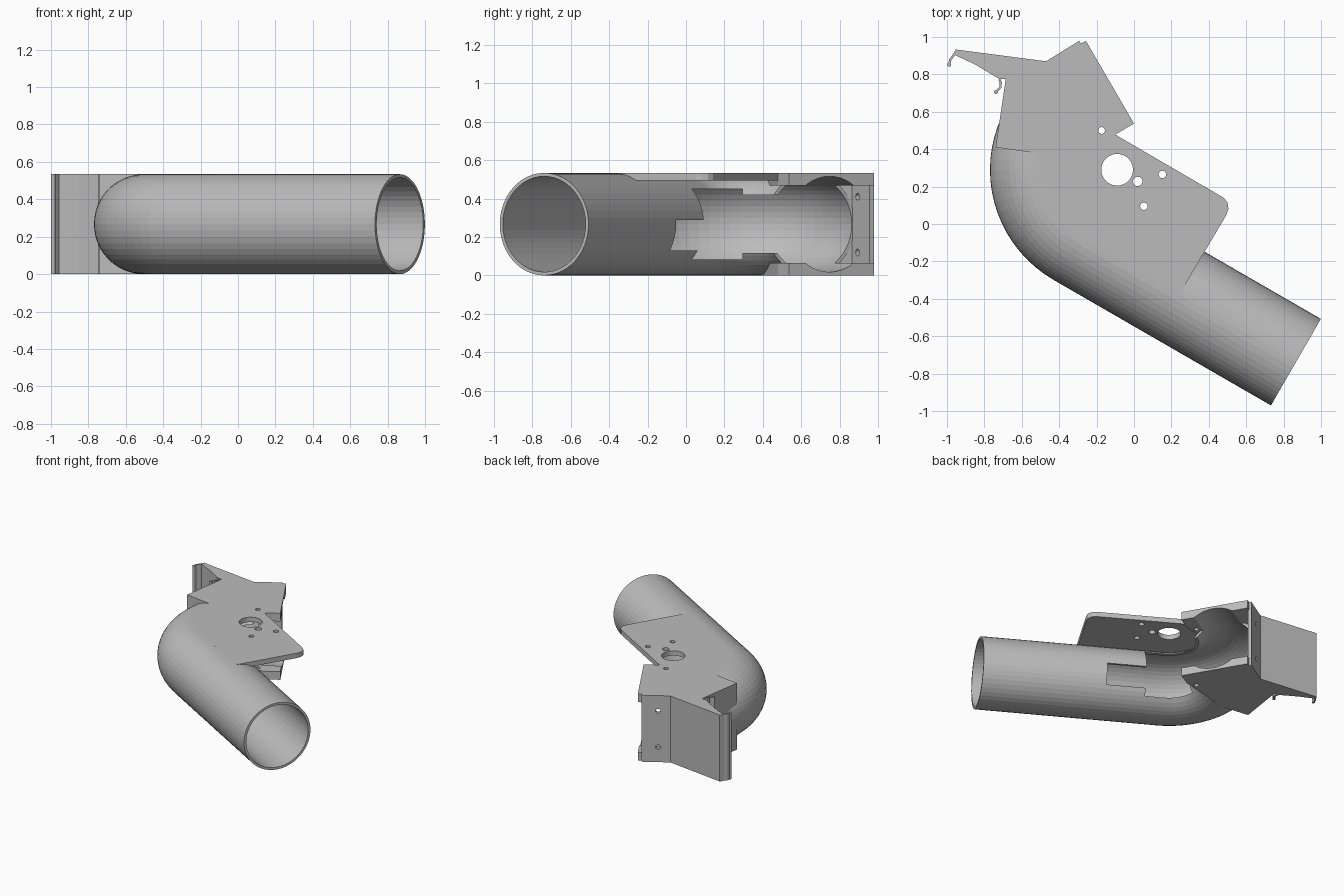
import bpy, bmesh, math
from mathutils import Vector

if "Cube" in bpy.data.objects:
    bpy.data.objects.remove(bpy.data.objects["Cube"])

H = 0.534                       # overall height
RO, RI = 0.267, 0.249           # pipe outer / bore radius
C = Vector((-0.09, 0.29))       # bend centre
R = 0.413                       # bend centreline radius
START, END = 240, 120           # bend angles
LEN, TAIL = 1.342, 0.2          # straight lengths before / after bend

grey = bpy.data.materials.new("plain grey")
grey.diffuse_color = (0.5, 0.5, 0.5, 1)
grey.use_nodes = True
grey.node_tree.nodes["Principled BSDF"].inputs["Base Color"].default_value = grey.diffuse_color


def polar(a, r=R):
    a = math.radians(a)
    return C + Vector((math.cos(a), math.sin(a))) * r


def finish(bm, name):
    bmesh.ops.recalc_face_normals(bm, faces=bm.faces)
    me = bpy.data.meshes.new(name)
    bm.to_mesh(me)
    bm.free()
    me.materials.append(grey)
    ob = bpy.data.objects.new(name, me)
    bpy.context.collection.objects.link(ob)
    return ob


def prism(name, pts, z0, z1):
    bm = bmesh.new()
    f = bm.faces.new([bm.verts.new((p[0], p[1], z0)) for p in pts])
    ext = bmesh.ops.extrude_face_region(bm, geom=[f])
    for v in ext["geom"]:
        if isinstance(v, bmesh.types.BMVert):
            v.co.z = z1
    return finish(bm, name)


def disc(x, y, r, n=24):
    return [(x + r * math.cos(2 * math.pi * i / n),
             y + r * math.sin(2 * math.pi * i / n)) for i in range(n)]


def sweep(name, radius, before, after, n=48):
    """Closed round bar along the straight, the bend and the tail."""
    stations = [(START, before)] + [(START - 5 * i, 0) for i in range(25)]
    if after:
        stations.append((END, -after))
    bm = bmesh.new()
    rings = []
    for a, t in stations:
        e = polar(a, 1) - C
        d = Vector((-e.y, e.x))
        c = polar(a) + d * t
        ring = []
        for i in range(n):
            w = 2 * math.pi * i / n
            p = c + e * radius * math.cos(w)
            ring.append(bm.verts.new((p.x, p.y, H / 2 + radius * math.sin(w))))
        rings.append(ring)
    for r0, r1 in zip(rings, rings[1:]):
        for i in range(n):
            j = (i + 1) % n
            bm.faces.new((r0[i], r0[j], r1[j], r1[i]))
    bm.faces.new(rings[0])
    bm.faces.new(rings[-1])
    return finish(bm, name)


def cut(ob, cutters):
    for c in cutters:
        m = ob.modifiers.new("cut", 'BOOLEAN')
        m.operation = 'DIFFERENCE'
        m.solver = 'EXACT'
        m.object = c
    dg = bpy.context.evaluated_depsgraph_get()
    me = bpy.data.meshes.new_from_object(ob.evaluated_get(dg))
    ob.modifiers.clear()
    ob.data = me


def along(t, off):
    """Plan point on the straight: t from the bend, off toward the inside."""
    e = polar(START, 1) - C
    return polar(START) + Vector((-e.y, e.x)) * t - e * off


# Pipe with stepped openings on the inside of the bend
bore = sweep("bore_cutter", RI, LEN + 0.05, TAIL + 0.1)
notch = prism("notch_cutter", [along(.43, .1), along(.43, .34),
                               along(.12, .34), along(.12, .1)], .13, .29)
window = prism("window_cutter",
               [along(.14, .05), along(.14, .45), (0, .36), (-.09, .30)]
               + [polar(a, .36) for a in (180, 200, 220, 240)], .083, .45)
inner = prism("inner_cutter", [(-.05, .25), (0, .6)]
              + [polar(a, .36) for a in (110, 130, 150, 170, 185)], .118, .42)
pipe = sweep("pipe", RO, LEN, 0)
cut(pipe, [bore, notch, window, inner])

# Mounting plate on top, following the crest of the pipe
small_hole = prism("small_hole_cutter", disc(-.173, .5, .018), -.1, .7)
holes = [small_hole] + [prism("hole_cutter", disc(*h), .4, .7) for h in
         ((-.09, .29, .085), (.02, .228, .025), (.152, .265, .02), (.053, .095, .02))]
end_shape = [(-.53, .38), (-.74, .41), (-.685, .78), (-.47, .87),
             (-.257, .979), (0, .537), (-.1, .478)]
crest = [polar(a) for a in range(235, 170, -5)]
plate = prism("mounting_plate",
              [(.235, -.375), (.27, -.33), (.495, .05), (.505, .08), (.5, .115),
               (.48, .14)] + end_shape[::-1] + crest[::-1] + [along(0, 0)],
              .495, H)
cut(plate, holes + [bore])

# Thick end plates, upper and lower, with the bore running through
for name, z0, z1 in (("upper_end_plate", .469, .495), ("lower_end_plate", 0, .065)):
    cut(prism(name, end_shape, z0, z1), [bore, small_hole])

# Side wall outside the bend
wall = prism("side_wall", [(-.74, .41), (-.685, .78), (-.47, .87), (-.43, .88),
                           (-.40, .80), (-.6, .55), (-.68, .41)], 0, H)
cut(wall, [bore])

# End flange with two screw holes
flange = prism("end_flange", [(-.47, .87), (-.292, .98), (-.279, .956), (-.45, .85)], 0, H)
screws = []
for z in (.12, .41):
    s = prism("screw_cutter", disc(0, 0, .018), -.1, .1)
    s.rotation_euler = Vector((-.5, .866, 0)).to_track_quat('Z', 'Y').to_euler()
    s.location = (-.39, .91, z)
    screws.append(s)
bpy.context.view_layer.update()
cut(flange, screws)

# Wedge-shaped wing
prism("wing", [(-.47, .87), (-.953, .933), (-.965, .91), (-.95, .9), (-.85, .853),
               (-.72, .775), (-.685, .775)], 0, H)


# Thin clip lips with beaded ends
def lip(name, pts, w=.006):
    pts = [Vector(p) for p in pts]
    left, right = [], []
    for i, p in enumerate(pts):
        d = (pts[min(i + 1, len(pts) - 1)] - pts[max(i - 1, 0)]).normalized()
        n = Vector((-d.y, d.x)) * w
        left.append(p + n)
        right.append(p - n)
    prism(name, left + right[::-1], 0, H)
    prism(name + "_bead", disc(*pts[-1], .011, 12), 0, H)


lip("outer_clip", [(-.952, .925), (-.965, .9), (-.982, .88), (-.988, .852)])
lip("inner_clip", [(-.72, .775), (-.712, .755), (-.715, .73), (-.738, .705)])

for c in [bore, notch, window, inner] + holes + screws:
    bpy.data.objects.remove(c)
